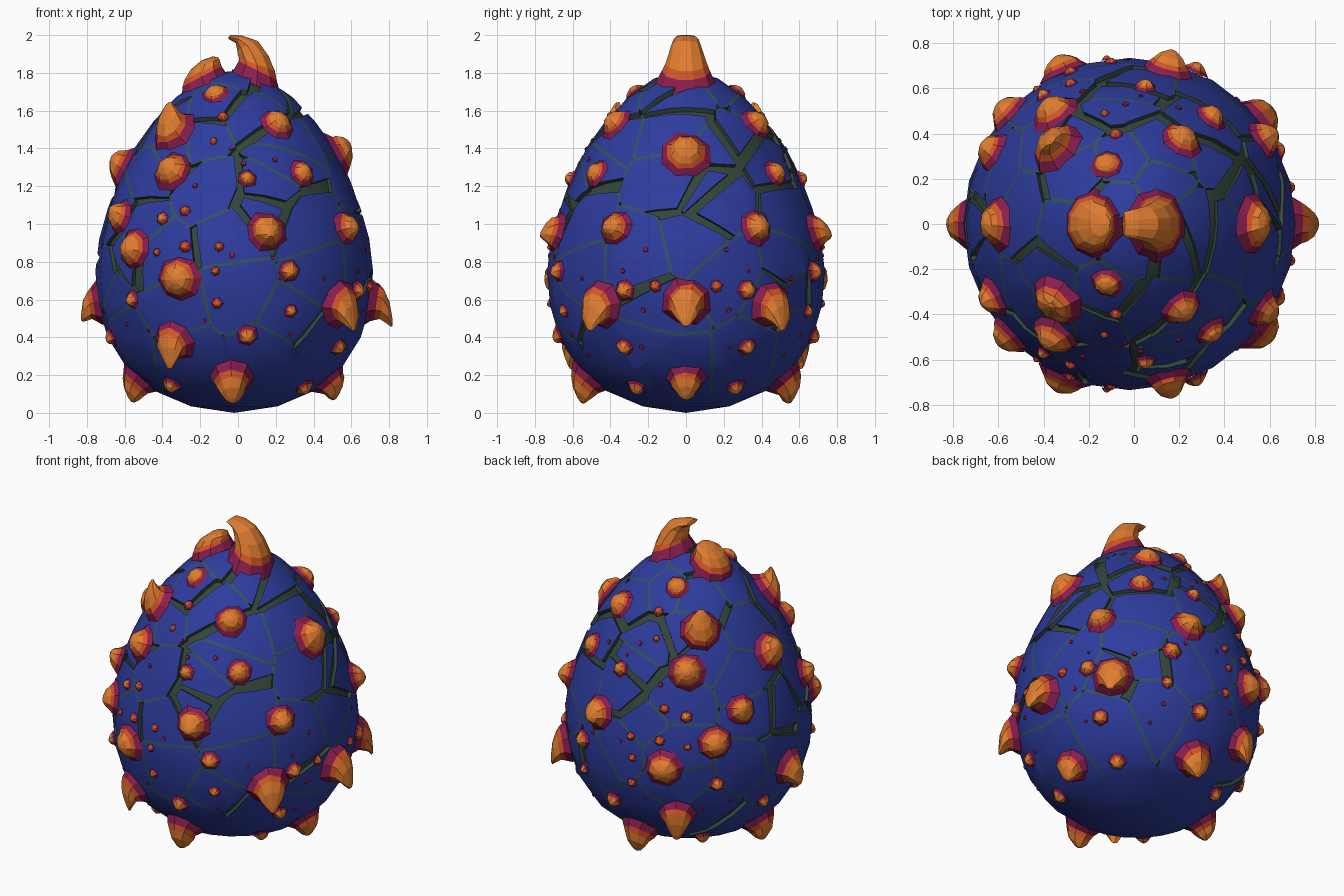
import bpy, bmesh, math, random
from mathutils import Vector

if "Cube" in bpy.data.objects:
    bpy.data.objects.remove(bpy.data.objects["Cube"])

random.seed(11)
CX = -0.02                      # egg axis sits slightly left of centre
MID = Vector((CX, 0, 0.85))


def material(name, rgb):
    m = bpy.data.materials.new(name)
    m.diffuse_color = (*rgb, 1)
    m.use_nodes = True
    m.node_tree.nodes["Principled BSDF"].inputs["Base Color"].default_value = m.diffuse_color
    return m


BLUE = material("shell blue", (0.027, 0.045, 0.34))
GREEN = material("crack dark green", (0.034, 0.062, 0.045))
TEAL = material("hairline crack teal", (0.035, 0.082, 0.125))
MAGENTA = material("spike base magenta", (0.26, 0.013, 0.08))
CRIMSON = material("speck crimson", (0.28, 0.012, 0.05))
RED = material("spike red orange", (0.66, 0.092, 0.02))
ORANGE = material("spike orange", (0.75, 0.205, 0.03))

# Egg profile: (radius, height)
PROFILE = [(0, 0), (0.23, 0.035), (0.43, 0.12), (0.57, 0.24), (0.67, 0.4), (0.72, 0.57),
           (0.735, 0.75), (0.715, 0.92), (0.67, 1.08), (0.61, 1.24), (0.53, 1.4),
           (0.43, 1.54), (0.31, 1.67), (0.17, 1.77), (0, 1.82)]


def radius(z):
    for (r0, z0), (r1, z1) in zip(PROFILE, PROFILE[1:]):
        if z <= z1:
            return r0 + (r1 - r0) * (z - z0) / (z1 - z0)
    return 0


def loft(bm, rings, n, mats, jitter=0.0, phase=0.0):
    """Skin rings given as (centre, u, v); mats holds one slot per band."""
    loops = []
    for c, u, v in rings:
        loop = []
        for k in range(n):
            a = 2 * math.pi * k / n + phase
            f = 1 + random.uniform(-jitter, jitter)
            loop.append(bm.verts.new(c + (u * math.cos(a) + v * math.sin(a)) * f))
        loops.append(loop)
    for i, (a, b) in enumerate(zip(loops, loops[1:])):
        for k in range(n):
            j = (k + 1) % n
            bm.faces.new((a[k], a[j], b[j], b[k])).material_index = mats[i]


def finish(bm, name, mats, smooth=False):
    bmesh.ops.remove_doubles(bm, verts=bm.verts[:], dist=1e-4)
    me = bpy.data.meshes.new(name)
    bm.to_mesh(me)
    bm.free()
    for m in mats:
        me.materials.append(m)
    ob = bpy.data.objects.new(name, me)
    bpy.context.collection.objects.link(ob)
    if smooth:
        bpy.ops.object.select_all(action='DESELECT')
        ob.select_set(True)
        bpy.context.view_layer.objects.active = ob
        bpy.ops.object.shade_smooth_by_angle(angle=math.radians(20))


def egg(scale=1.0):
    bm = bmesh.new()
    rings = [(MID + (Vector((CX, 0, z)) - MID) * scale,
              Vector((r * scale, 0, 0)), Vector((0, r * scale, 0))) for r, z in PROFILE]
    loft(bm, rings, 24, [0] * len(rings))
    bmesh.ops.remove_doubles(bm, verts=bm.verts[:], dist=1e-4)
    return bm


# Dark core seen through the open cracks
finish(egg(0.97), "crack_core", [GREEN], True)

# Shell plates: the egg cut into cells by open cracks and painted hairlines
seeds = [Vector((CX, 0, 0))]
COUNT = 88
for k in range(COUNT):
    z = 0.91 + 0.91 * (1 - 2 * (k + 0.5) / COUNT) + random.uniform(-0.06, 0.06)
    z = min(z, 1.8)
    if z > 0.2:
        a = k * 2.39996 + random.uniform(-0.4, 0.4)
        seeds.append(Vector((CX + radius(z) * math.cos(a), radius(z) * math.sin(a), z)))


def wobble(s):
    return Vector([random.uniform(-s, s) for _ in range(3)])


cuts = {}
for i in range(len(seeds)):
    for j in range(i):
        d = (seeds[i] - seeds[j]).length
        mid = (seeds[i] + seeds[j]) / 2
        low = max(seeds[i].z, seeds[j].z) < 0.36 or mid.z < 0.16
        wide = not low and d < 0.5 and random.random() < (0.5 if 0.95 < mid.z < 1.65 else 0.17)
        gap = random.uniform(0.03, 0.065) if wide else 0
        tilt = Vector() if low or d > 0.5 else wobble(0.12)
        cuts[i, j] = (d, mid, gap, tilt, wide, low)


def cut(bm, co, no, clear):
    bmesh.ops.bisect_plane(bm, geom=bm.verts[:] + bm.edges[:] + bm.faces[:], dist=1e-5,
                           plane_co=co, plane_no=no, clear_outer=clear)


shell = bmesh.new()
for i, s in enumerate(seeds):
    bm = egg()
    hairlines = []
    for j, t in enumerate(seeds):
        if i == j:
            continue
        d, mid, gap, tilt, wide, low = cuts[max(i, j), min(i, j)]
        if d > 0.9 and 0 not in (i, j):
            continue
        n = (t - s).normalized() + tilt * (1 if i > j else -1)
        if wide:
            n += wobble(0.12)
        n.normalize()
        cut(bm, mid - n * gap / 2, n, True)
        if not wide and not low and d < 0.7:
            hairlines.append((mid - n * 0.009, n))
    # painted hairline strips along closed joints
    for co, n in hairlines:
        if any((v.co - co).dot(n) > 1e-4 for v in bm.verts):
            cut(bm, co, n, False)
            for f in bm.faces:
                if (f.calc_center_median() - co).dot(n) > 1e-5:
                    f.material_index = 2
    # plate walls running down to the core
    rim = [e for e in bm.edges if e.is_boundary]
    if rim:
        for g in bmesh.ops.extrude_edge_only(bm, edges=rim)["geom"]:
            if isinstance(g, bmesh.types.BMVert):
                g.co = MID + (g.co - MID) * 0.96
            elif isinstance(g, bmesh.types.BMFace):
                g.material_index = 1
    me = bpy.data.meshes.new("plate_part")
    bm.to_mesh(me)
    bm.free()
    shell.from_mesh(me)
    bpy.data.meshes.remove(me)
finish(shell, "shell_plates", [BLUE, GREEN, TEAL], True)


def frames(x, z):
    """Surface frames at front-view point (x, z), on the front and the back."""
    r = radius(z)
    dx = x - CX
    y2 = r * r - dx * dx
    y = math.sqrt(y2) if y2 > 0.012 else 0
    slope = (radius(z + 0.05) - radius(z - 0.05)) / 0.1 if z > 0.06 else 3
    for side in ((-1, 1) if y else (1,)):
        a = math.atan2(side * y, dx)
        out = Vector((math.cos(a), math.sin(a), 0))
        n = (out - Vector((0, 0, slope))).normalized()
        up = (out * slope + Vector((0, 0, 1))).normalized()
        yield Vector((CX, 0, z)) + out * r, n, up


def spike(bm, x, z, r, lean, high, sides):
    """Faceted bump with a magenta foot, red band and orange leaning tip."""
    shape = [(1.3, -0.1, 0), (1.0, 0.24, 0), (0.83, 0.46, 0.08),
             (0.6, 0.74, 0.4), (0.25, 0.94, 0.85), (0, 1.0, 1.0)]
    for p, n, up in frames(x, z):
        rings = [(p + n * (r * h * high) + up * (r * lean * b),
                  up.cross(n) * r * w, up * r * w) for w, h, b in shape]
        loft(bm, rings, sides, [0, 1, 2, 2, 2] if r > 0.028 else [0, 1, 1, 1, 1],
             0.08, random.uniform(0, 1))


# Large spikes: x, z, radius, lean of the tip, height factor
LARGE = [(-0.34, 1.49, 0.1, 1.0, 1.2), (-0.35, 1.28, 0.09, 0, 0.9), (-0.6, 1.3, 0.095, 0.2, 0.95),
         (-0.62, 1.04, 0.075, 0.3, 1.0), (-0.55, 0.87, 0.085, -0.1, 0.85),
         (-0.31, 0.71, 0.095, 0, 0.85), (-0.34, 0.38, 0.09, -1.2, 1.2),
         (-0.03, 0.19, 0.095, -0.6, 1.4), (0.15, 0.96, 0.085, -0.4, 1.0),
         (0.57, 0.98, 0.075, -0.2, 1.0), (0.54, 0.57, 0.1, -1.1, 1.2),
         (0.34, 1.27, 0.06, 0, 0.85), (0.21, 1.53, 0.075, 0, 0.85), (0.6, 1.37, 0.105, 0.2, 0.85),
         (0.8, 0.59, 0.1, -1.1, 1.35), (-0.8, 0.58, 0.09, -0.8, 1.15),
         (0.6, 0.18, 0.085, -0.5, 1.25), (-0.6, 0.18, 0.09, -0.5, 1.35),
         (-0.12, 1.69, 0.058, 0, 0.75)]
bm = bmesh.new()
for x, z, r, lean, high in LARGE:
    spike(bm, x, z, r, lean, high, 8)
finish(bm, "large_spikes", [MAGENTA, RED, ORANGE])

# Small nubs: x, z, radius
SMALL = [(0.53, 0.35, 0.042), (0.35, 0.14, 0.045), (0.05, 0.41, 0.045), (0.27, 0.75, 0.048),
         (0.28, 0.54, 0.03), (0.05, 1.24, 0.04), (-0.35, 0.15, 0.045), (-0.56, 0.6, 0.038),
         (-0.11, 0.58, 0.024), (-0.1, 0.88, 0.022), (-0.12, 0.75, 0.02), (-0.28, 0.88, 0.027),
         (-0.43, 0.85, 0.018), (-0.4, 1.03, 0.03), (-0.28, 1.07, 0.025), (-0.13, 1.44, 0.018),
         (-0.08, 1.57, 0.025), (-0.67, 0.4, 0.038), (0.63, 0.65, 0.045), (0.69, 0.67, 0.027)]
bm = bmesh.new()
for x, z, r in SMALL:
    spike(bm, x, z, r, -0.2 if z < 1 else 0, 0.9, 6)
finish(bm, "small_nubs", [MAGENTA, RED, ORANGE])

# Tiny crimson specks, flat on the shell
bm = bmesh.new()
for k in range(22):
    z = random.uniform(0.3, 1.65)
    x = CX + radius(z) * math.cos(random.uniform(0.2, 2.9))
    for p, n, up in frames(x, z):
        r = random.uniform(0.009, 0.017)
        loft(bm, [(p - n * 0.004, up.cross(n) * r, up * r),
                  (p + n * 0.004, up.cross(n) * r * 0.8, up * r * 0.8),
                  (p + n * 0.005, Vector(), Vector())], 6, [0, 0])
finish(bm, "specks", [CRIMSON])


# Crown horns: rings of x, z, x radius, y radius, tilt
def horn(name, rings, bands):
    bm = bmesh.new()
    data = [(Vector((x, 0, z)), Vector((rx * math.cos(t), 0, rx * math.sin(t))),
             Vector((0, ry, 0))) for x, z, rx, ry, t in rings]
    loft(bm, data, 10, bands, 0.02, 0.3)
    finish(bm, name, [MAGENTA, RED, ORANGE])


horn("tall_horn", [(0.10, 1.73, 0.158, 0.168, -0.5), (0.105, 1.812, 0.118, 0.128, -0.46),
                   (0.1, 1.845, 0.105, 0.112, -0.35), (0.08, 1.895, 0.085, 0.095, -0.05),
                   (0.05, 1.945, 0.062, 0.078, 0.4), (0.005, 1.978, 0.027, 0.066, 0.9),
                   (-0.045, 1.99, 0.012, 0.055, 1.2), (-0.05, 1.988, 0, 0, 1.2)],
     [0, 1, 2, 2, 2, 2, 2])
horn("short_horn", [(-0.175, 1.70, 0.155, 0.16, 0.5), (-0.19, 1.782, 0.122, 0.128, 0.48),
                    (-0.187, 1.81, 0.108, 0.112, 0.44), (-0.175, 1.845, 0.085, 0.095, 0.35),
                    (-0.15, 1.875, 0.045, 0.055, 0.2), (-0.135, 1.887, 0, 0, 0)],
     [0, 1, 2, 2, 2])
